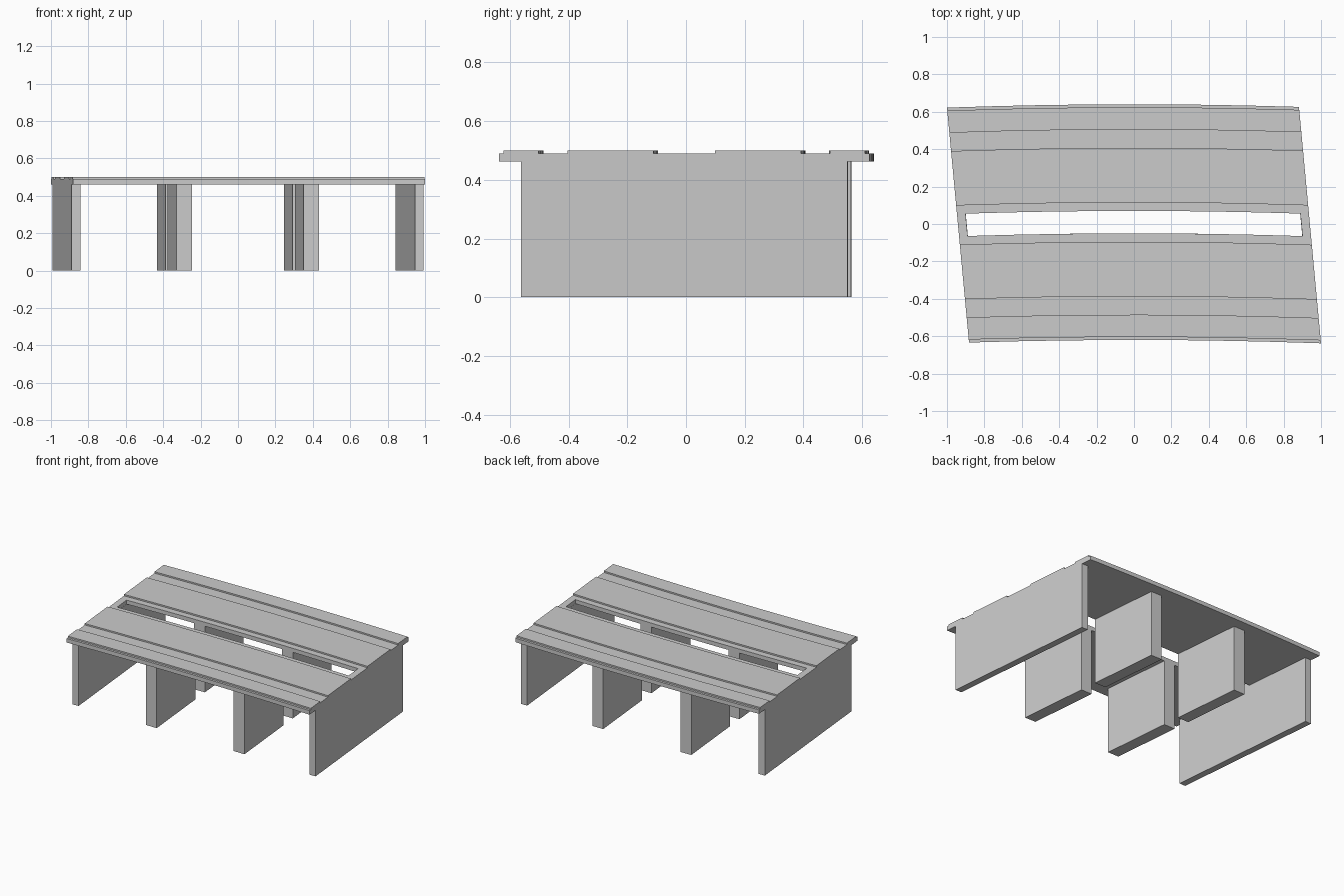
import bpy, bmesh

if "Cube" in bpy.data.objects:
    bpy.data.objects.remove(bpy.data.objects["Cube"])

SKEW, END_U, SLOT_U, SLOT_V = 0.0935, 0.941, 0.895, 0.06
Z_BOTTOM, Z_LOW, Z_TOP = 0.462, 0.49, 0.50


def plan(u, v, z):
    """Skewed, gently arched plan: u runs along the deck, v across it."""
    x = u - SKEW * v
    return (x, v + 0.01 - 0.018 * x * x, z)


def finish(name, bm):
    bmesh.ops.recalc_face_normals(bm, faces=bm.faces)
    mesh = bpy.data.meshes.new(name)
    bm.to_mesh(mesh)
    bm.free()
    obj = bpy.data.objects.new(name, mesh)
    bpy.context.collection.objects.link(obj)
    return obj


def wall(name, u0, u1, v0, v1):
    """Upright skewed block from the ground to the deck underside."""
    bm = bmesh.new()
    corners = [(u0, v0), (u1, v0), (u1, v1), (u0, v1)]
    low = [bm.verts.new(plan(u, v, 0)) for u, v in corners]
    high = [bm.verts.new(plan(u, v, Z_BOTTOM)) for u, v in corners]
    bm.faces.new(low)
    bm.faces.new(high)
    for i in range(4):
        j = (i + 1) % 4
        bm.faces.new((low[i], low[j], high[j], high[i]))
    return finish(name, bm)


# Deck: stepped cross-section with raised lanes and kerbs, swept along the arc
half = [(0.63, Z_BOTTOM), (0.63, Z_LOW)]
for outer, inner in ((0.614, 0.495), (0.397, 0.105)):
    half += [(outer, Z_LOW), (outer, Z_TOP), (inner, Z_TOP), (inner, Z_LOW)]
half.append((SLOT_V, Z_LOW))
right = [(SLOT_V, Z_BOTTOM)] + half
profile = right + [(-v, z) for v, z in reversed(right)]
n, h = len(profile), len(right)

segments = 8
us = [-END_U] + [SLOT_U * (2 * i / segments - 1) for i in range(segments + 1)] + [END_U]
bm = bmesh.new()
rings = [[bm.verts.new(plan(u, v, z)) for v, z in profile] for u in us]
for k, (a, b) in enumerate(zip(rings, rings[1:])):
    in_slot = 0 < k < len(us) - 2
    for i in range(n):
        if in_slot and i in (h - 1, n - 1):
            continue
        j = (i + 1) % n
        bm.faces.new((a[i], a[j], b[j], b[i]))
    # Long sides of the central slot
    if in_slot:
        for lo, hi in ((0, h - 1), (n - 1, h)):
            bm.faces.new((a[lo], a[hi], b[hi], b[lo]))
# Slot ends and deck ends
for ring in (rings[1], rings[-2]):
    bm.faces.new((ring[0], ring[h - 1], ring[h], ring[n - 1]))
for ring in (rings[0], rings[-1]):
    bm.faces.new(ring)
finish("bridge_deck", bm)

# End walls and paired piers
for side, s in (("left", -1), ("right", 1)):
    wall(f"{side}_abutment", s * END_U, s * (END_U - 0.047), -0.555, 0.555)
    for row, t in (("front", -1), ("back", 1)):
        wall(f"{side}_{row}_pier", s * 0.34 - 0.042, s * 0.34 + 0.042,
             t * SLOT_V, t * 0.555)
